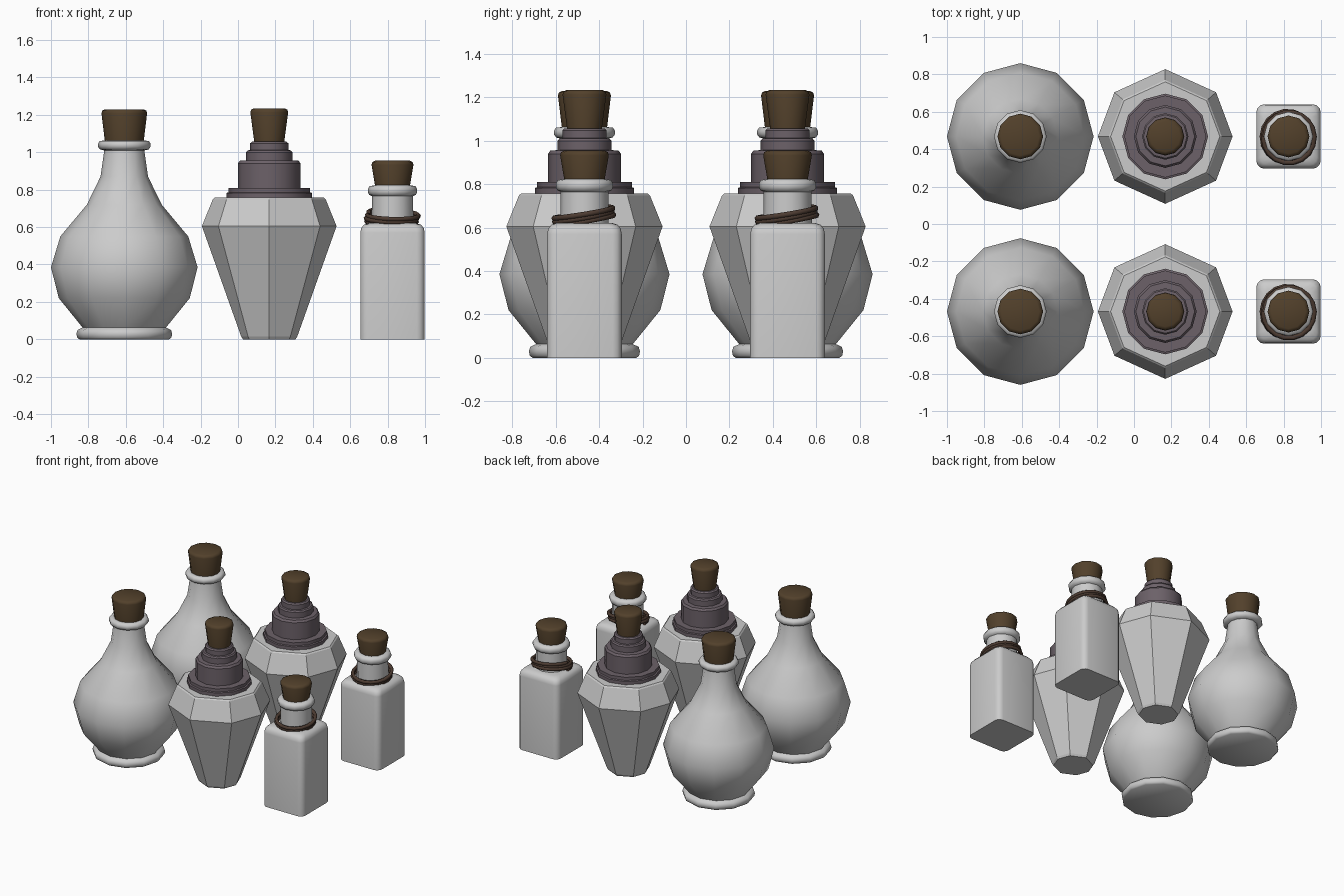
import bpy, bmesh
from math import sin, cos, pi, radians

if "Cube" in bpy.data.objects:
    bpy.data.objects.remove(bpy.data.objects["Cube"])


def material(name, rgb):
    m = bpy.data.materials.new(name)
    m.diffuse_color = (*rgb, 1)
    m.use_nodes = True
    m.node_tree.nodes["Principled BSDF"].inputs["Base Color"].default_value = m.diffuse_color
    return m


CORK = material("cork", (0.085, 0.052, 0.024))
METAL = material("dull_metal", (0.15, 0.12, 0.14))
ROPE = material("rope", (0.075, 0.045, 0.032))


def finish(obj, mat=None, smooth=None):
    bpy.context.collection.objects.link(obj)
    if mat:
        obj.data.materials.append(mat)
    if smooth:
        bpy.ops.object.select_all(action='DESELECT')
        bpy.context.view_layer.objects.active = obj
        obj.select_set(True)
        bpy.ops.object.shade_smooth_by_angle(angle=radians(smooth))
    return obj


def lathe(name, profile, angles, loc, mat=None, smooth=None):
    """Spin an (r, z) profile, capping both ends."""
    bm = bmesh.new()
    rings = [[bm.verts.new((r * cos(a), r * sin(a), z)) for a in angles]
             for r, z in profile]
    n = len(angles)
    for lo, hi in zip(rings, rings[1:]):
        for i in range(n):
            j = (i + 1) % n
            bm.faces.new((lo[i], lo[j], hi[j], hi[i]))
    bm.faces.new(rings[0][::-1])
    bm.faces.new(rings[-1])
    me = bpy.data.meshes.new(name)
    bm.to_mesh(me)
    bm.free()
    obj = bpy.data.objects.new(name, me)
    obj.location = loc
    return finish(obj, mat, smooth)


def sides(n):
    return [2 * pi * i / n for i in range(n)]


def cork(name, loc, r0, z0, r1, z1):
    lathe(name, [(r0, z0 - 0.03), (r0, z0), (r1, z1 - 0.022), (r1 - 0.004, z1 - 0.008),
                 (r1 - 0.02, z1)], sides(12), loc, CORK, 50)


def round_flask(tag, y):
    loc = (-0.608, y, 0)
    # bulbous body with foot ring and lip
    lathe("round_flask_body_" + tag,
          [(0.24, 0), (0.252, 0.01), (0.256, 0.03), (0.25, 0.05), (0.223, 0.063),
           (0.35, 0.22), (0.392, 0.385), (0.342, 0.55), (0.2, 0.72), (0.127, 0.87),
           (0.107, 1.01), (0.13, 1.015), (0.141, 1.03), (0.141, 1.045), (0.132, 1.06),
           (0.108, 1.063)], sides(12), loc, None, 60)
    cork("round_flask_cork_" + tag, loc, 0.104, 1.06, 0.122, 1.23)


def faceted_bottle(tag, y):
    loc = (0.167, y, 0)
    # eight-sided cut glass body, flat shaded
    d = radians(41)
    octagon = [0, d, pi / 2, pi - d, pi, pi + d, 1.5 * pi, 2 * pi - d]
    lathe("faceted_bottle_body_" + tag,
          [(0.14, 0), (0.15, 0.015), (0.36, 0.605), (0.302, 0.748), (0.292, 0.757)],
          octagon, loc)
    # stepped metal collar
    lathe("faceted_bottle_collar_" + tag,
          [(0.229, 0.745), (0.229, 0.782), (0.219, 0.786), (0.219, 0.81), (0.168, 0.81),
           (0.168, 0.94), (0.157, 0.955), (0.124, 0.957), (0.124, 1.0), (0.116, 1.01),
           (0.102, 1.012), (0.102, 1.048), (0.092, 1.057)], sides(12), loc, METAL, 35)
    cork("faceted_bottle_cork_" + tag, loc, 0.08, 1.055, 0.101, 1.235)


def square_body(name, loc):
    """Rounded-square sections stacked upwards."""
    sections = [(0.172, 0), (0.172, 0.57), (0.167, 0.595), (0.152, 0.613), (0.125, 0.622)]
    bm = bmesh.new()
    rings = []
    for h, z in sections:
        c = min(0.042, h * 0.4)
        ring = []
        for k in range(4):
            for s in range(4):
                a = k * pi / 2 + s * pi / 6
                sx = 1 if k in (0, 3) else -1
                sy = 1 if k < 2 else -1
                ring.append(bm.verts.new((sx * (h - c) + c * cos(a),
                                          sy * (h - c) + c * sin(a), z)))
        rings.append(ring)
    for lo, hi in zip(rings, rings[1:]):
        for i in range(16):
            j = (i + 1) % 16
            bm.faces.new((lo[i], lo[j], hi[j], hi[i]))
    bm.faces.new(rings[0][::-1])
    bm.faces.new(rings[-1])
    me = bpy.data.meshes.new(name)
    bm.to_mesh(me)
    bm.free()
    obj = bpy.data.objects.new(name, me)
    obj.location = loc
    finish(obj, None, 40)


def square_bottle(tag, y):
    loc = (0.826, y, 0)
    square_body("square_bottle_body_" + tag, loc)
    # neck with rolled lip
    lathe("square_bottle_neck_" + tag,
          [(0.112, 0.60), (0.11, 0.765), (0.125, 0.772), (0.132, 0.787), (0.132, 0.803),
           (0.124, 0.818), (0.095, 0.824)], sides(12), loc, None, 60)
    cork("square_bottle_cork_" + tag, loc, 0.093, 0.82, 0.112, 0.955)
    # rope wound three times round the neck, tilted
    cu = bpy.data.curves.new("rope_" + tag, 'CURVE')
    cu.dimensions = '3D'
    cu.bevel_depth = 0.013
    cu.bevel_resolution = 1
    cu.use_fill_caps = True
    sp = cu.splines.new('POLY')
    turns, steps = 3, 18
    count = turns * steps + 1
    sp.points.add(count - 1)
    for i in range(count):
        a = 2 * pi * i / steps + pi
        t = i / (count - 1)
        r = 0.135 + 0.007 * sin(a * 0.8)
        sp.points[i].co = (r * cos(a), r * sin(a),
                           0.625 + 0.05 * t + 0.02 * sin(a) - 0.006 * cos(a), 1)
    rope = bpy.data.objects.new("square_bottle_rope_" + tag, cu)
    rope.location = loc
    finish(rope, ROPE)


# two matching rows of three bottles
for tag, y in (("back", 0.468), ("front", -0.468)):
    round_flask(tag, y)
    faceted_bottle(tag, y)
    square_bottle(tag, y)
